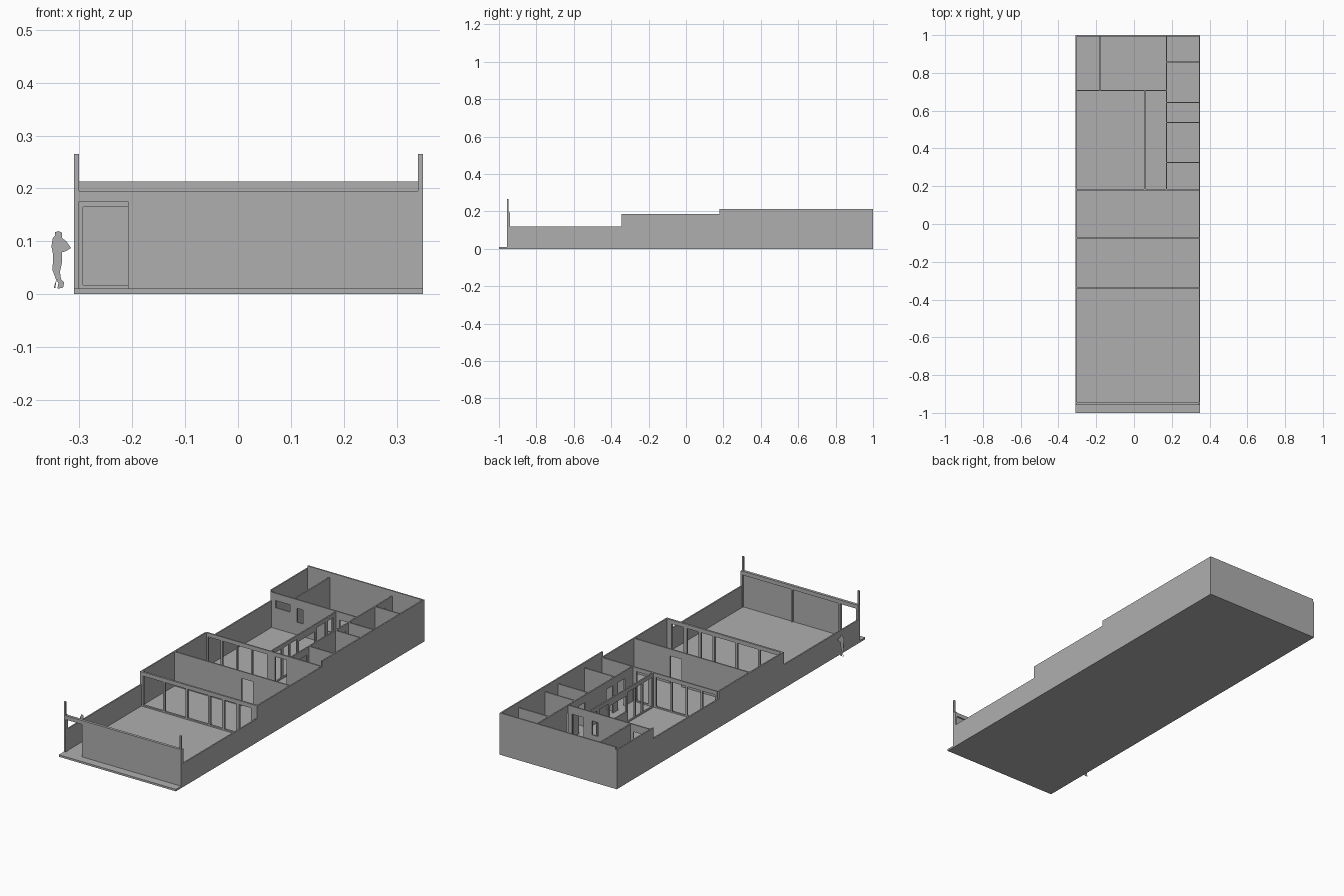
import bpy, bmesh
from mathutils import Vector

cube = bpy.data.objects.get("Cube")
if cube:
    bpy.data.objects.remove(cube, do_unlink=True)

grey = bpy.data.materials.new("plain grey")
grey.use_nodes = True
colour = (0.43, 0.43, 0.43, 1)
grey.diffuse_color = colour
grey.node_tree.nodes["Principled BSDF"].inputs["Base Color"].default_value = colour

FLOOR, THICK = 0.01, 0.007
LEFT, RIGHT, FRONT, BACK = -0.31, 0.35, -1.0, 1.0
LOW, MID, HIGH = 0.12, 0.185, 0.213
HEAD, SILL = 0.165, 0.017


def finish(name, bm):
    bmesh.ops.recalc_face_normals(bm, faces=bm.faces)
    mesh = bpy.data.meshes.new(name)
    bm.to_mesh(mesh)
    bm.free()
    mesh.materials.append(grey)
    obj = bpy.data.objects.new(name, mesh)
    bpy.context.collection.objects.link(obj)
    return obj


def box(name, x0, x1, y0, y1, z0, z1):
    bm = bmesh.new()
    bmesh.ops.create_cube(bm, size=1)
    for v in bm.verts:
        v.co = ((x0 + x1) / 2 + v.co.x * (x1 - x0),
                (y0 + y1) / 2 + v.co.y * (y1 - y0),
                (z0 + z1) / 2 + v.co.z * (z1 - z0))
    return finish(name, bm)


def wall(name, along, pos, start, end, top, holes=(), thick=THICK):
    """Upright wall along x or y, with rectangular holes (u0, u1, z0, z1)."""
    us = sorted({start, end, *[h[0] for h in holes], *[h[1] for h in holes]})
    zs = sorted({FLOOR, top, *[h[2] for h in holes], *[h[3] for h in holes]})
    bm = bmesh.new()
    grid = {}

    def vert(u, z):
        if (u, z) not in grid:
            grid[u, z] = bm.verts.new((u, pos, z) if along == "x" else (pos, u, z))
        return grid[u, z]

    for u0, u1 in zip(us, us[1:]):
        for z0, z1 in zip(zs, zs[1:]):
            u, z = (u0 + u1) / 2, (z0 + z1) / 2
            if not any(h[0] < u < h[1] and h[2] < z < h[3] for h in holes):
                bm.faces.new((vert(u0, z0), vert(u1, z0), vert(u1, z1), vert(u0, z1)))
    ext = bmesh.ops.extrude_face_region(bm, geom=bm.faces[:], use_keep_orig=True)
    moved = [g for g in ext["geom"] if isinstance(g, bmesh.types.BMVert)]
    shift = Vector((0, thick, 0)) if along == "x" else Vector((thick, 0, 0))
    bmesh.ops.translate(bm, verts=moved, vec=shift)
    bmesh.ops.recalc_face_normals(bm, faces=bm.faces)
    bmesh.ops.dissolve_limit(bm, angle_limit=0.01, verts=bm.verts, edges=bm.edges)
    return finish(name, bm)


def bays(spans, low=SILL, high=HEAD):
    return [(a, b, low, high) for a, b in spans]


# Ground slab
box("floor_slab", LEFT, RIGHT, FRONT, BACK, 0, FLOOR)

# Outer walls, stepping up towards the back
LIVING, HALL, ROOMS, REAR = -0.345, -0.078, 0.178, 0.703
steps = [(-0.94, LIVING, LOW, HIGH), (LIVING, ROOMS, MID, HIGH)]
wall("right_side_wall", "y", RIGHT - THICK, -0.94, BACK, HIGH, steps)
wall("left_side_wall", "y", LEFT, -0.94, BACK, HIGH,
     steps + [(ROOMS, REAR, 0.146, HIGH), (REAR, BACK, 0.2, HIGH)])
wall("back_wall", "x", BACK - THICK, LEFT + THICK, RIGHT - THICK, HIGH)

# Street front: posts, beam and panels beside an open gateway
for side, x in (("left", LEFT), ("right", RIGHT - 0.009)):
    box(side + "_gate_post", x, x + 0.009, -0.957, -0.94, FLOOR, 0.195)
    box(side + "_gate_post_top", x, x + 0.009, -0.957, -0.95, 0.195, 0.265)
box("gate_beam", LEFT + 0.009, RIGHT - 0.009, -0.957, -0.943, 0.175, 0.195)
box("gate_panel", -0.208, RIGHT - 0.009, -0.957, -0.95, FLOOR, 0.175)
for i, x in enumerate((-0.208, 0.06)):
    box(f"gate_stud_{i + 1}", x, x + 0.008, -0.95, -0.943, FLOOR, 0.175)

inner_l, inner_r = LEFT + THICK, RIGHT - THICK

# Glazed partition onto the front yard
wall("yard_partition", "x", LIVING, inner_l, inner_r, MID, bays(
    [(-0.293, -0.182), (-0.17, -0.055), (-0.042, 0.073),
     (0.085, 0.15), (0.165, 0.23), (0.248, 0.315)]), 0.01)

# Solid partition with one doorway
wall("middle_partition", "x", HALL, inner_l, inner_r, MID,
     bays([(0.075, 0.14)], FLOOR, 0.15))

# Glazed partition onto the rear patio
wall("patio_front_partition", "x", ROOMS, inner_l, inner_r, MID, bays(
    [(-0.293, -0.222), (-0.212, -0.137), (-0.127, -0.052),
     (-0.042, 0.04), (0.085, 0.15)]))

# Patio side partition, with windows and doors
wall("patio_side_partition", "y", 0.053, ROOMS + THICK, REAR, MID,
     bays([(0.195, 0.265), (0.28, 0.325), (0.335, 0.39), (0.55, 0.62), (0.64, 0.685)])
     + bays([(0.405, 0.535)], 0.07, 0.15))

# Rear partition with a high window, a small window and a door
wall("rear_partition", "x", REAR, inner_l, 0.169, 0.19,
     [(-0.28, -0.2, 0.116, 0.153), (-0.16, -0.125, 0.075, 0.146),
      (0, 0.033, 0.075, 0.146), (0.08, 0.145, FLOOR, 0.15)])
wall("rear_room_divider", "y", -0.185, REAR + THICK, BACK - THICK, 0.187)

# Corridor partition with a door to each small room
wall("corridor_partition", "y", 0.169, ROOMS + THICK, BACK - THICK, 0.187, bays(
    [(0.25, 0.305), (0.345, 0.4), (0.57, 0.62), (0.665, 0.72), (0.88, 0.935)],
    FLOOR, 0.15))
for i, y in enumerate((0.322, 0.534, 0.64, 0.852)):
    wall(f"small_room_divider_{i + 1}", "x", y, 0.169 + THICK, inner_r, 0.187)

# Flat standing figure beside the side wall
outline = [(-.339, .119), (-.333, .116), (-.333, .106), (-.325, .1), (-.316, .087),
           (-.326, .081), (-.333, .079), (-.333, .06), (-.337, .042), (-.335, .028),
           (-.329, .022), (-.331, .012), (-.342, .01), (-.34, .02), (-.343, .028),
           (-.346, .011), (-.349, .012), (-.344, .026), (-.351, .045), (-.35, .074),
           (-.353, .09), (-.351, .105), (-.346, .111), (-.346, .117)]
bm = bmesh.new()
face = bm.faces.new([bm.verts.new((x, -0.77, z)) for x, z in outline])
ext = bmesh.ops.extrude_face_region(bm, geom=[face], use_keep_orig=True)
bmesh.ops.translate(bm, vec=(0, 0.001, 0),
                    verts=[g for g in ext["geom"] if isinstance(g, bmesh.types.BMVert)])
finish("standing_figure", bm)
